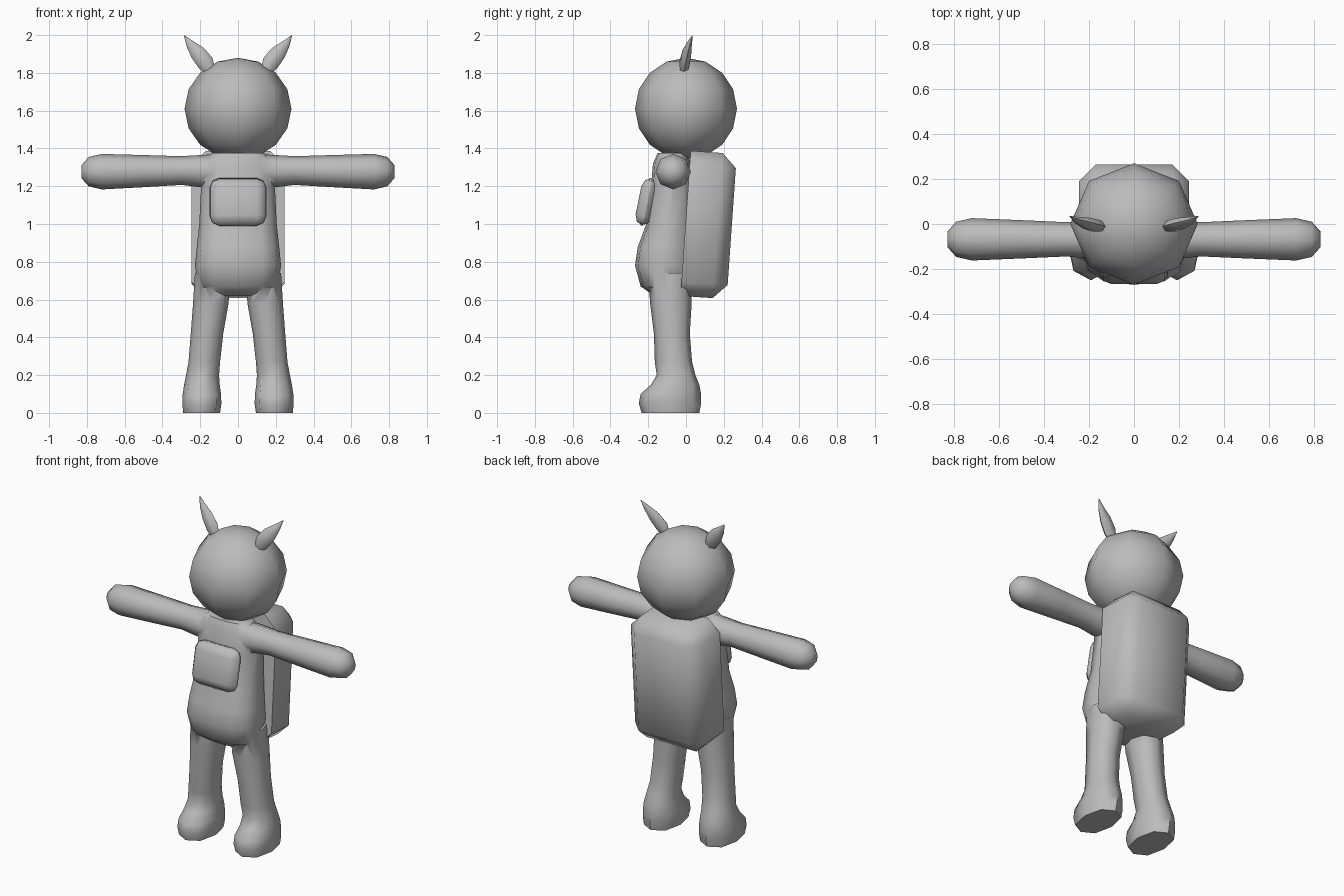
import bpy, bmesh
from math import sin, cos, pi, radians, copysign
from mathutils import Matrix, Vector

cube = bpy.data.objects.get("Cube")
if cube:
    bpy.data.objects.remove(cube, do_unlink=True)

GREY = (0.5, 0.5, 0.5, 1)
grey = bpy.data.materials.new("plain grey")
grey.use_nodes = True
grey.diffuse_color = GREY
grey.node_tree.nodes["Principled BSDF"].inputs["Base Color"].default_value = GREY


def finish(bm, name, angle=55):
    bmesh.ops.recalc_face_normals(bm, faces=bm.faces)
    mesh = bpy.data.meshes.new(name)
    bm.to_mesh(mesh)
    bm.free()
    mesh.materials.append(grey)
    obj = bpy.data.objects.new(name, mesh)
    bpy.context.collection.objects.link(obj)
    smooth(obj, angle)
    return obj


def smooth(obj, angle):
    bpy.ops.object.select_all(action='DESELECT')
    obj.select_set(True)
    bpy.context.view_layer.objects.active = obj
    bpy.ops.object.shade_smooth_by_angle(angle=radians(angle))


def loft(name, rings, axes, sides=8, power=1.0, angle=55):
    """Rings are (centre, half width, half depth); axes are the two ring directions."""
    u, v = (Vector(a) for a in axes)
    bm = bmesh.new()
    loops = []
    for centre, a, b in rings:
        loop = []
        for i in range(sides):
            c, s = cos(2 * pi * i / sides), sin(2 * pi * i / sides)
            c = copysign(abs(c) ** power, c) if abs(c) > 1e-6 else 0
            s = copysign(abs(s) ** power, s) if abs(s) > 1e-6 else 0
            loop.append(bm.verts.new(Vector(centre) + u * a * c + v * b * s))
        loops.append(loop)
    for lo, hi in zip(loops, loops[1:]):
        for i in range(sides):
            j = (i + 1) % sides
            bm.faces.new((lo[i], lo[j], hi[j], hi[i]))
    bm.faces.new(loops[0][::-1])
    bm.faces.new(loops[-1])
    return finish(bm, name, angle)


def bevelled_box(name, size, centre, tilt, width, segments, keep_front):
    bm = bmesh.new()
    bmesh.ops.create_cube(bm, size=1, matrix=Matrix.Diagonal((*size, 1)))
    edges = [e for e in bm.edges
             if not (keep_front and all(v.co.y < 0 for v in e.verts))]
    bmesh.ops.bevel(bm, geom=edges, offset=width, segments=segments,
                    profile=0.5, affect='EDGES')
    bm.transform(Matrix.Translation(centre) @ Matrix.Rotation(tilt, 4, 'X'))
    return finish(bm, name, 65)


X, Y, Z = (1, 0, 0), (0, 1, 0), (0, 0, 1)

# Torso with a rounded belly: height, half width, front, back
profile = [(0.62, 0.13, -0.17, 0.0), (0.67, 0.21, -0.24, 0.03), (0.78, 0.228, -0.27, 0.04),
           (0.88, 0.218, -0.255, 0.04), (1.0, 0.205, -0.21, 0.04), (1.2, 0.195, -0.185, 0.04),
           (1.32, 0.19, -0.175, 0.03), (1.375, 0.14, -0.15, 0.0)]
body = loft("body", [((0, (f + b) / 2, z), w, (b - f) / 2) for z, w, f, b in profile],
            (X, Y), 12, 0.75)

# Legs ending in boots: height, inner, outer, front, back
leg = [(0, 0.095, 0.29, -0.235, 0.07), (0.05, 0.088, 0.295, -0.25, 0.08),
       (0.1, 0.09, 0.293, -0.24, 0.08), (0.15, 0.097, 0.285, -0.185, 0.07),
       (0.2, 0.1, 0.275, -0.155, 0.05), (0.27, 0.095, 0.262, -0.165, 0.032),
       (0.42, 0.078, 0.25, -0.17, 0.02), (0.58, 0.05, 0.238, -0.19, 0.03),
       (0.74, 0.04, 0.228, -0.2, 0.03)]
# Arms with a blunt end: distance from centre, height, radius
arm = [(0.1, 1.28, 0.09), (0.2, 1.28, 0.085), (0.3, 1.283, 0.076), (0.5, 1.28, 0.085),
       (0.72, 1.277, 0.094), (0.79, 1.277, 0.078), (0.828, 1.277, 0.035)]
# Pointed ears: centre, half width, half thickness
ear = [((0.14, -0.012, 1.80), 0.025, 0.018), ((0.17, -0.008, 1.85), 0.045, 0.03),
       ((0.212, 0.004, 1.905), 0.042, 0.027), ((0.255, 0.018, 1.955), 0.022, 0.015),
       ((0.285, 0.034, 1.998), 0.002, 0.002)]

limbs = []
for side, s in (("left", 1), ("right", -1)):
    limbs.append(loft(side + "_leg", [((s * (i + o) / 2, (f + b) / 2, z), (o - i) / 2, (b - f) / 2)
                                      for z, i, o, f, b in leg], (X, Y), 8, 0.85))
    limbs.append(loft(side + "_arm", [((s * x, -0.068, z), r, r) for x, z, r in arm], (Y, Z)))
    loft(side + "_ear", [((s * c[0], c[1], c[2]), w, t) for c, w, t in ear],
         ((s * 0.8, 0, -0.6), Y), 6)

# Merge the limbs into the body
for limb in limbs:
    union = body.modifiers.new(limb.name, 'BOOLEAN')
    union.operation = 'UNION'
    union.solver = 'EXACT'
    union.object = limb
bpy.context.view_layer.update()
merged = bpy.data.meshes.new_from_object(body.evaluated_get(bpy.context.evaluated_depsgraph_get()))
body.modifiers.clear()
body.data = merged
for limb in limbs:
    bpy.data.objects.remove(limb, do_unlink=True)
smooth(body, 60)

# Head
bm = bmesh.new()
bmesh.ops.create_uvsphere(bm, u_segments=8, v_segments=8, radius=1,
                          matrix=Matrix.Translation((0, 0, 1.61)) @ Matrix.Diagonal((0.283, 0.27, 0.27, 1)))
finish(bm, "head", 60)

# Backpack and chest pouch
bevelled_box("backpack", (0.49, 0.245, 0.77), (0, 0.12, 0.995), -0.07, 0.075, 1, True)
bevelled_box("chest_pouch", (0.30, 0.085, 0.255), (0, -0.21, 1.117), -0.2, 0.05, 2, False)
